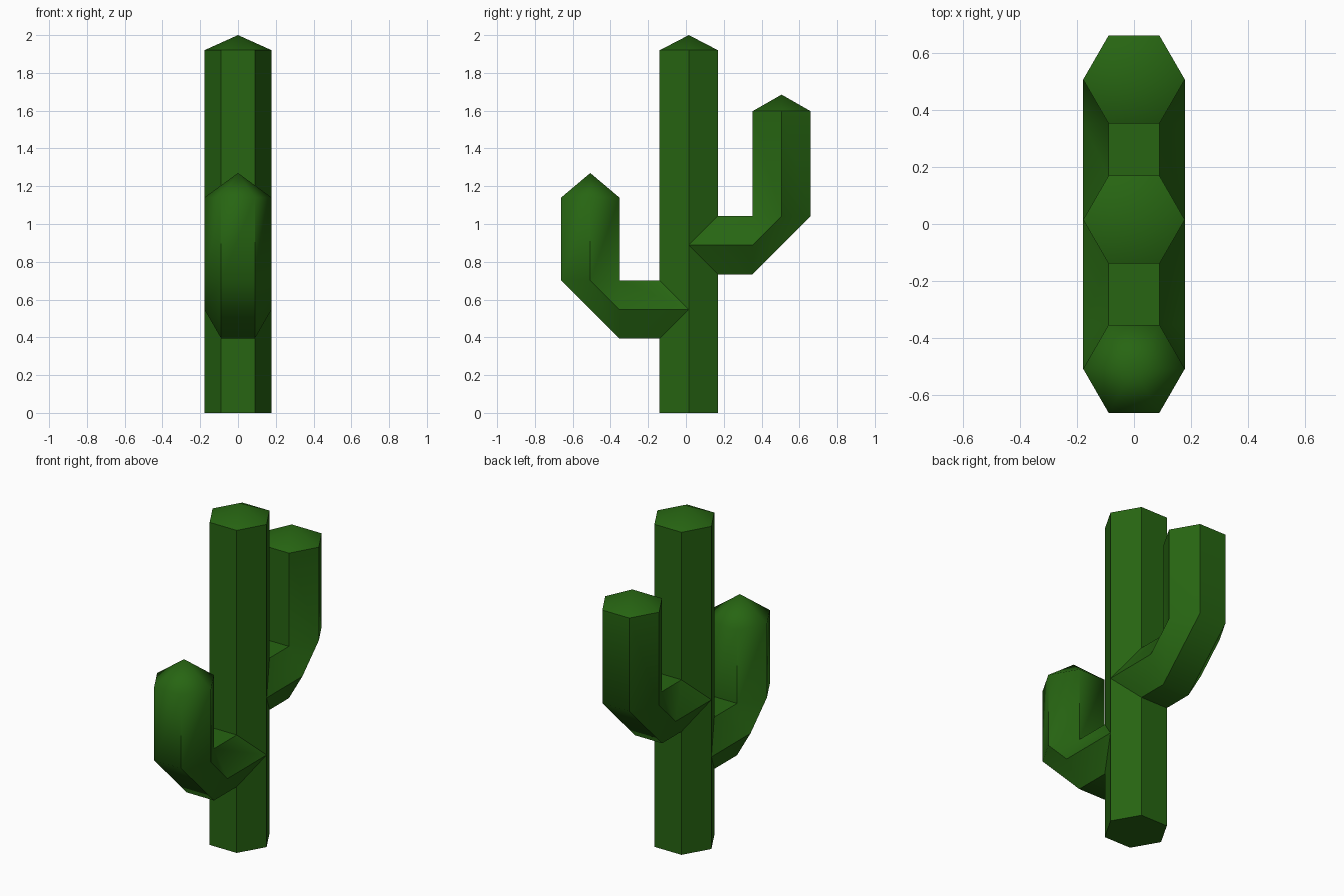
import bpy, bmesh
from math import cos, sin, pi, radians

if "Cube" in bpy.data.objects:
    bpy.data.objects.remove(bpy.data.objects["Cube"])

R = 0.178          # hexagon radius shared by trunk and arms
CY = 0.015         # trunk axis in y
HEX = [(R * cos(k * pi / 3), R * sin(k * pi / 3)) for k in range(6)]

green = bpy.data.materials.new("cactus_green")
green.diffuse_color = (0.02, 0.13, 0.006, 1)
green.use_nodes = True
green.node_tree.nodes["Principled BSDF"].inputs["Base Color"].default_value = green.diffuse_color


def loft(name, rings, tip, close_start):
    """Skin successive hexagon rings and finish with a pointed cap."""
    bm = bmesh.new()
    loops = [[bm.verts.new(p) for p in ring] for ring in rings]
    apex = bm.verts.new(tip)
    for a, b in zip(loops, loops[1:]):
        for i in range(6):
            j = (i + 1) % 6
            bm.faces.new((a[i], a[j], b[j], b[i]))
    for i in range(6):
        bm.faces.new((loops[-1][i], loops[-1][(i + 1) % 6], apex))
    if close_start:
        bm.faces.new(loops[0])
    # elbow rings share their inner edge
    bmesh.ops.remove_doubles(bm, verts=bm.verts[:], dist=0.0005)
    bmesh.ops.recalc_face_normals(bm, faces=bm.faces[:])
    me = bpy.data.meshes.new(name)
    bm.to_mesh(me)
    bm.free()
    me.materials.append(green)
    ob = bpy.data.objects.new(name, me)
    bpy.context.collection.objects.link(ob)
    bpy.ops.object.select_all(action='DESELECT')
    ob.select_set(True)
    bpy.context.view_layer.objects.active = ob
    bpy.ops.object.shade_smooth_by_angle(angle=radians(50))
    return ob


def arm(name, side, axis_z, reach, shoulder, tip):
    """Arm growing out of the trunk along y, then turning upward."""
    apothem = R * sin(pi / 3)
    elbow_z = axis_z + apothem
    elbow_y = reach - side * apothem
    rings = [
        [(x, CY + side * abs(o), axis_z + o) for x, o in HEX],   # on trunk surface
        [(x, elbow_y, axis_z + o) for x, o in HEX],              # start of elbow
        [(x, reach - side * o, elbow_z) for x, o in HEX],        # end of elbow
        [(x, reach - side * o, shoulder) for x, o in HEX],       # top rim
    ]
    return loft(name, rings, (0, reach, tip), False)


# Trunk
loft("trunk", [[(x, CY + o, z) for x, o in HEX] for z in (0, 1.92)], (0, CY, 2.0), True)

# Arms
arm("rear_arm", 1, 0.888, 0.506, 1.597, 1.685)
arm("front_arm", -1, 0.548, -0.507, 1.14, 1.27)
